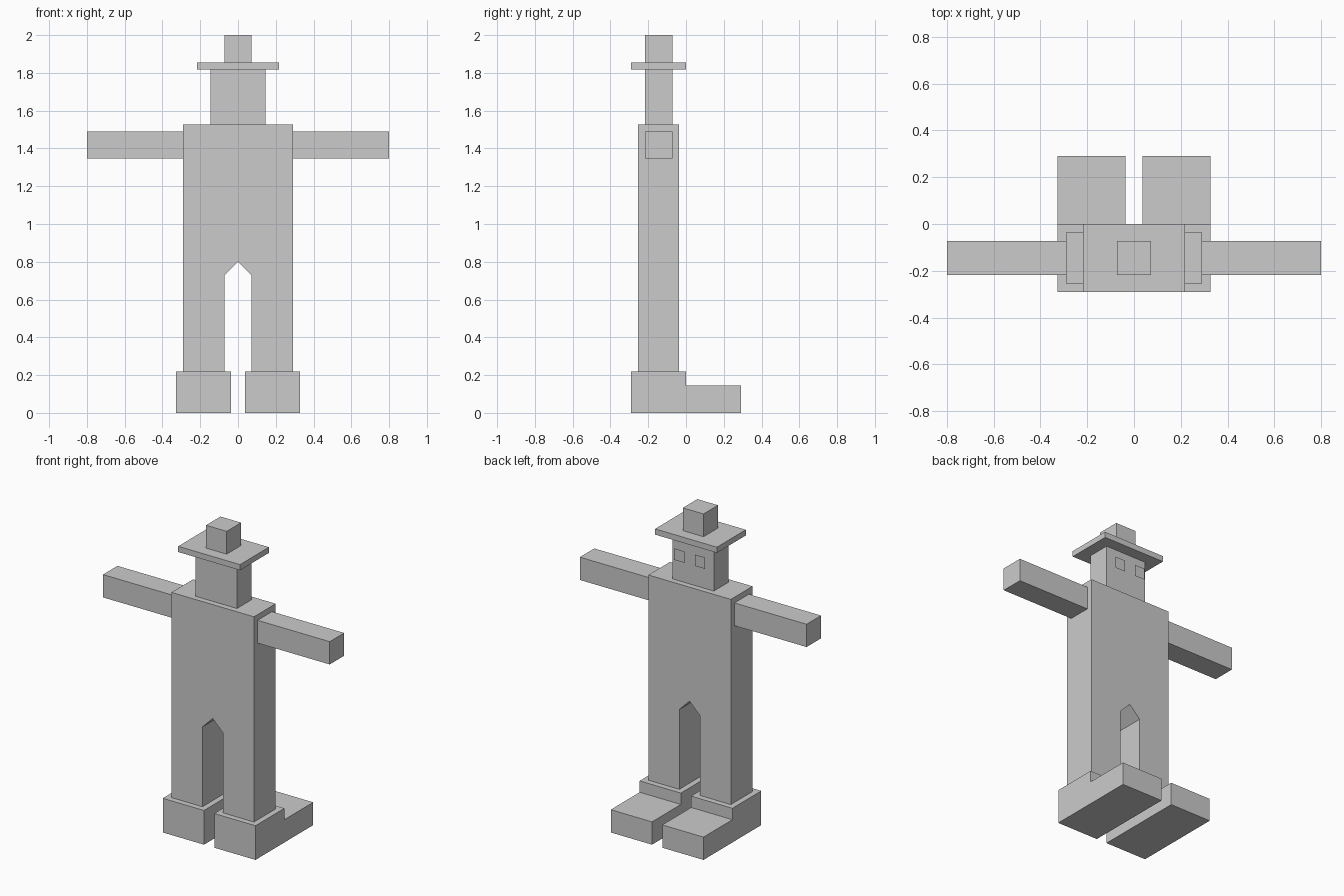
import bpy
from mathutils import Vector

if "Cube" in bpy.data.objects:
    bpy.data.objects.remove(bpy.data.objects["Cube"])

U = 2 / 27.5  # modelling unit: the figure is 27.5 units tall


def mesh_object(name, verts, faces):
    mesh = bpy.data.meshes.new(name)
    mesh.from_pydata([Vector(v) * U for v in verts], [], faces)
    mesh.update()
    obj = bpy.data.objects.new(name, mesh)
    bpy.context.collection.objects.link(obj)
    return obj


def prism(name, profile, start, offset):
    """Extrude a flat profile; point(a, b, t) is given by 'start'."""
    n = len(profile)
    verts = [start(a, b, t) for t in offset for a, b in profile]
    faces = [tuple(range(n)), tuple(range(2 * n - 1, n - 1, -1))]
    faces += [((i + 1) % n, i, n + i, n + (i + 1) % n) for i in range(n)]
    return mesh_object(name, verts, faces)


def along_y(a, b, t):
    return (a, t, b)


def along_x(a, b, t):
    return (t, a, b)


def box(name, x, y, z):
    rect = [(x[0], z[0]), (x[1], z[0]), (x[1], z[1]), (x[0], z[1])]
    return prism(name, rect, along_y, y)


# Body and legs: one outline with a pointed gap between the legs
half = [(1, 3), (4, 3), (4, 21)]
outline = [(0, 11), (1, 10)] + half + [(-x, z) for x, z in half[::-1]] + [(-1, 10)]
prism("body_and_legs", outline, along_y, (-3.5, -0.5))

# Head and hat
box("head", (-2, 2), (-3, -1), (21, 25))
box("hat_brim", (-3, 3), (-4, 0), (25, 25.5))
box("hat_crown", (-1, 1), (-3, -1), (25.5, 27.5))

# Paired parts
shoe = [(-4, 0), (4, 0), (4, 2), (0, 2), (0, 3), (-4, 3)]
for side, s in (("left", -1), ("right", 1)):
    box(side + "_arm", sorted((4 * s, 11 * s)), (-3, -1), (18.5, 20.5))
    foot = prism(side + "_foot", shoe, along_x, sorted((0.5 * s, 4.5 * s)))
    foot.data.flip_normals()
    # Eyes: thin square plates floating just ahead of the face
    a, b = sorted((0.5 * s, 1.5 * s))
    mesh_object(side + "_eye",
                [(a, -0.5, 23), (a, -0.5, 24), (b, -0.5, 24), (b, -0.5, 23)],
                [(0, 1, 2, 3)])
